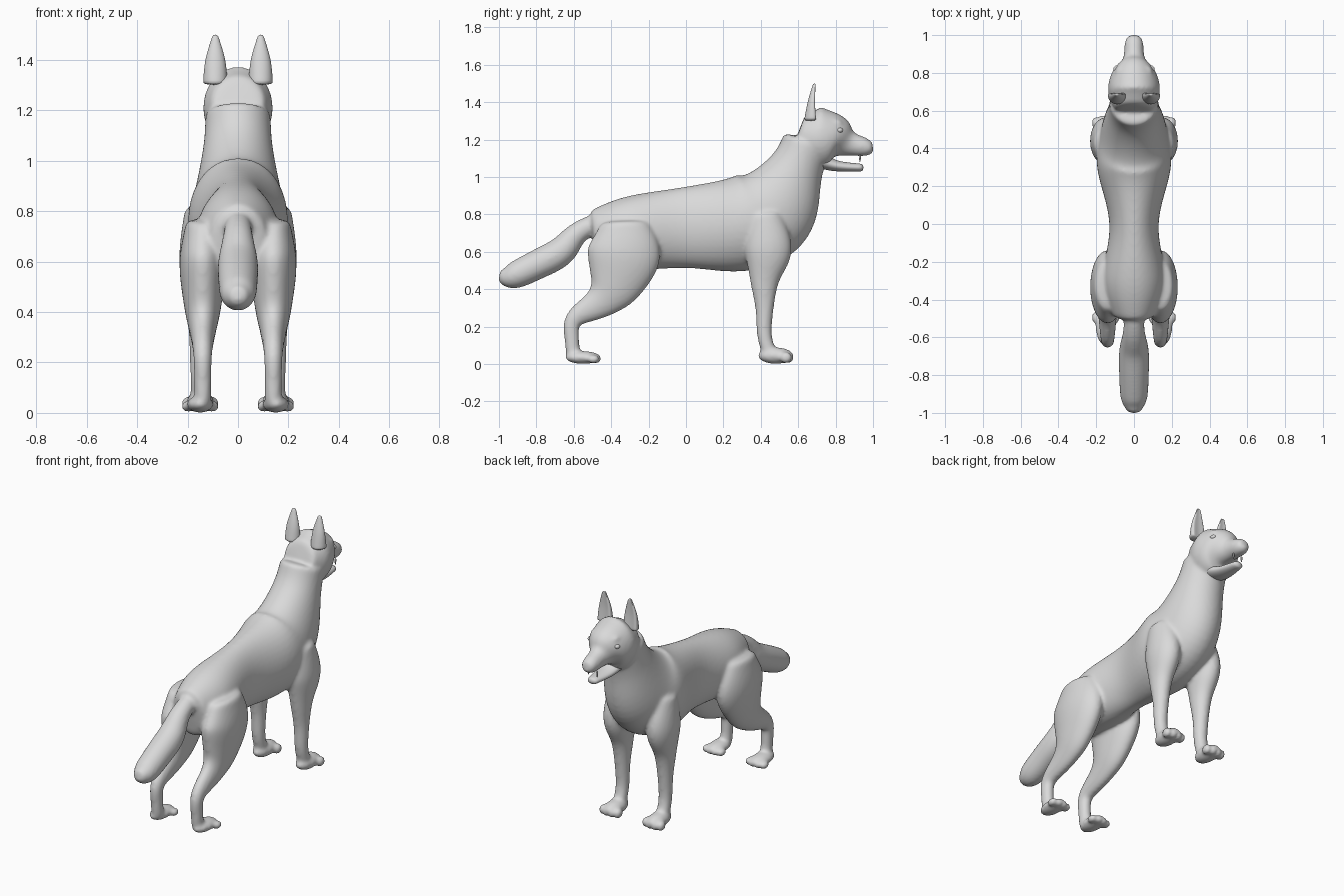
import bpy, bmesh, math
from mathutils import Vector, Matrix

cube = bpy.data.objects.get("Cube")
if cube:
    bpy.data.objects.remove(cube, do_unlink=True)

grey = bpy.data.materials.new("plain_grey")
grey.use_nodes = True
colour = (0.7, 0.7, 0.7, 1)
grey.diffuse_color = colour
for node in grey.node_tree.nodes:
    if node.type == 'BSDF_PRINCIPLED':
        node.inputs["Base Color"].default_value = colour

SIDES = 20
STEPS = 4


def spline(rows):
    """Pass a smooth curve through the rows, interpolating every value."""
    points = [Vector(row) for row in rows]
    padded = [points[0]] + points + [points[-1]]
    dense = []
    for before, start, end, after in zip(padded, padded[1:], padded[2:], padded[3:]):
        leave, arrive = (end - before) / 2, (after - start) / 2
        for step in range(STEPS):
            t = step / STEPS
            ease = t * t * (3 - 2 * t)
            dense.append(start.lerp(end, ease)
                         + leave * (t * (1 - t) ** 2) - arrive * (t * t * (1 - t)))
    return dense + [points[-1]]


def limb(bm, rows, x=0, cup=0):
    """Skin ovals set square to a path; each row is y, z, half depth, half width."""
    dense = spline(rows)
    rings, faces = [], []
    for index, (y, z, depth, width) in enumerate(dense):
        before = dense[max(index - 1, 0)]
        after = dense[min(index + 1, len(dense) - 1)]
        along = Vector((0, after[0] - before[0], after[1] - before[1])).normalized()
        across = Vector((0, -along.z, along.y))
        ring = []
        for side in range(SIDES):
            angle = math.tau * side / SIDES
            reach = math.cos(angle)
            if reach < 0:
                reach += cup * reach * reach
            position = Vector((x + width * math.sin(angle), y, z))
            ring.append(bm.verts.new(position + across * depth * reach))
        rings.append(ring)
    for lower, upper in zip(rings, rings[1:]):
        for side in range(SIDES):
            following = (side + 1) % SIDES
            faces.append(bm.faces.new((lower[side], lower[following],
                                       upper[following], upper[side])))
    faces += [bm.faces.new(rings[0]), bm.faces.new(rings[-1])]
    bmesh.ops.recalc_face_normals(bm, faces=faces)


def ball(bm, location, size):
    matrix = Matrix.Translation(location) @ Matrix.Diagonal((*size, 1))
    bmesh.ops.create_uvsphere(bm, u_segments=16, v_segments=10, radius=1, matrix=matrix)


def finish(name, bm, fuse=False):
    mesh = bpy.data.meshes.new(name)
    bm.to_mesh(mesh)
    bm.free()
    mesh.materials.append(grey)
    mesh.shade_smooth()
    part = bpy.data.objects.new(name, mesh)
    bpy.context.scene.collection.objects.link(part)
    rounding = part.modifiers.new("rounding", 'SUBSURF')
    rounding.levels = rounding.render_levels = 1
    if fuse:
        skin = part.modifiers.new("skin", 'REMESH')
        skin.mode = 'VOXEL'
        skin.voxel_size = 0.01
        skin.use_smooth_shade = True
        soften = part.modifiers.new("soften", 'SMOOTH')
        soften.factor = 0.5
        soften.iterations = 10


def leg(bm, x, rows, breadth):
    """A leg is oval at the top and nearly round at the ankle."""
    limb(bm, [(y, z, depth, 0.02 + breadth * depth) for y, z, depth in rows], x)


def paw(bm, x, y, height):
    """A flat pad with four toes fanned across its front edge."""
    ball(bm, (x, y, height), (0.055, 0.1, height))
    for toe in range(4):
        spread = toe - 1.5
        ball(bm, (x + spread * 0.035, y + 0.07 - abs(spread) * 0.01, height * 0.75),
             (0.022, 0.035, height * 0.7))


# Trunk, running up into the neck
trunk = [(-0.5, 0.67, 0.15, 0.11), (-0.3, 0.7, 0.2, 0.17), (0, 0.73, 0.22, 0.13),
         (0.3, 0.75, 0.26, 0.2), (0.47, 0.84, 0.25, 0.18),
         (0.59, 1.05, 0.15, 0.14), (0.65, 1.2, 0.13, 0.13)]
# Skull and muzzle
head = [(0.6, 1.24, 0.1, 0.1), (0.7, 1.21, 0.17, 0.14), (0.8, 1.21, 0.13, 0.12),
        (0.87, 1.18, 0.07, 0.06), (0.96, 1.16, 0.05, 0.05), (1, 1.16, 0.03, 0.03)]
jaw = [(0.7, 1.1, 0.05, 0.08), (0.8, 1.06, 0.03, 0.06), (0.95, 1.05, 0.02, 0.03)]
ear = [(0.68, 1.3, 0.05, 0.05), (0.68, 1.4, 0.03, 0.04), (0.69, 1.5, 0.01, 0.01)]
# Bushy tail: y, z and an even thickness
tail = [(-0.45, 0.77, 0.05), (-0.58, 0.7, 0.06), (-0.67, 0.6, 0.08),
        (-0.8, 0.53, 0.08), (-0.93, 0.47, 0.07), (-1, 0.47, 0.03)]
# Legs from hip or shoulder down
hind_leg = [(-0.33, 0.77, 0.12), (-0.33, 0.6, 0.2), (-0.38, 0.43, 0.15),
            (-0.46, 0.33, 0.09), (-0.6, 0.24, 0.05), (-0.61, 0.13, 0.04), (-0.6, 0.04, 0.04)]
fore_leg = [(0.42, 0.82, 0.08), (0.44, 0.62, 0.13), (0.42, 0.45, 0.08),
            (0.42, 0.3, 0.05), (0.42, 0.15, 0.04), (0.45, 0.05, 0.04)]

# One continuous skin for everything that blends together
body = bmesh.new()
limb(body, trunk)
limb(body, head)
limb(body, [(y, z, thick, thick) for y, z, thick in tail])
for side in (1, -1):
    leg(body, side * 0.14, hind_leg, 0.37)
    leg(body, side * 0.15, fore_leg, 0.5)
    paw(body, side * 0.15, -0.55, 0.035)
    paw(body, side * 0.15, 0.48, 0.045)
    # Brow ridge
    ball(body, (side * 0.07, 0.8, 1.29), (0.03, 0.04, 0.02))
finish("body", body, fuse=True)

lower_jaw = bmesh.new()
limb(lower_jaw, jaw)
finish("lower_jaw", lower_jaw)

# Paired head parts
for side, label in ((1, "left"), (-1, "right")):
    shell = bmesh.new()
    limb(shell, ear, side * 0.09, cup=0.75)
    finish(label + "_ear", shell)

    eye = bmesh.new()
    ball(eye, (side * 0.09, 0.82, 1.25), (0.02, 0.02, 0.015))
    finish(label + "_eye", eye)

    # Fang hanging from the upper lip
    fang = bmesh.new()
    place = Matrix.Translation((side * 0.03, 0.93, 1.1)) @ Matrix.Rotation(math.pi, 4, 'X')
    bmesh.ops.create_cone(fang, cap_ends=True, segments=8, radius1=0.01, radius2=0.002,
                          depth=0.05, matrix=place)
    finish(label + "_fang", fang)
